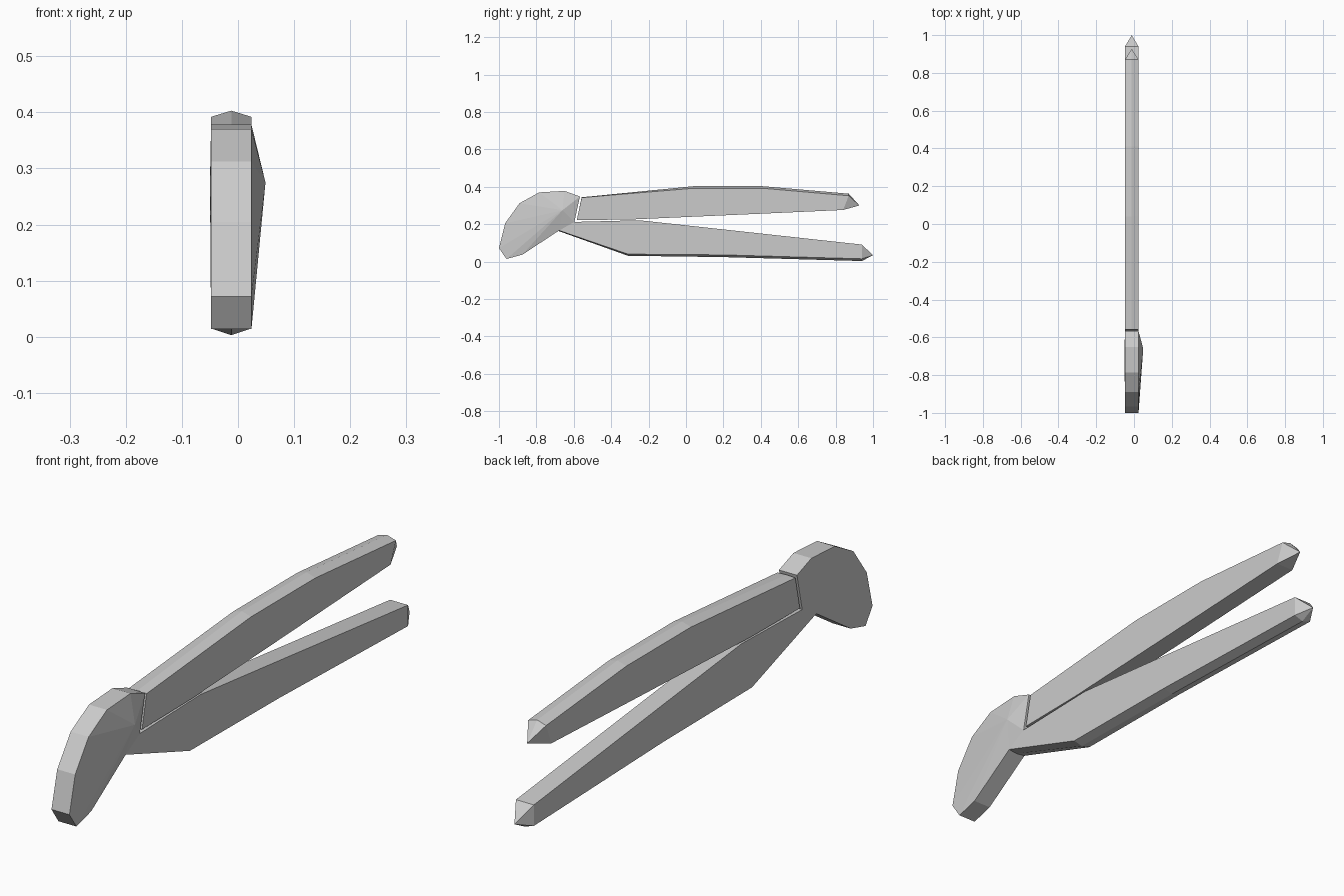
import bpy

if "Cube" in bpy.data.objects:
    bpy.data.objects.remove(bpy.data.objects["Cube"])

XL, XR = -0.048, 0.024
XM = (XL + XR) / 2


def make(name, verts, faces):
    mesh = bpy.data.meshes.new(name)
    mesh.from_pydata(verts, [], faces)
    mesh.validate()
    obj = bpy.data.objects.new(name, mesh)
    bpy.context.collection.objects.link(obj)
    # consistent outward normals
    bpy.context.view_layer.objects.active = obj
    obj.select_set(True)
    bpy.ops.object.mode_set(mode='EDIT')
    bpy.ops.mesh.select_all(action='SELECT')
    bpy.ops.mesh.normals_make_consistent(inside=False)
    bpy.ops.object.mode_set(mode='OBJECT')
    obj.select_set(False)
    return obj


def handle(name, stations, tip):
    """Loft five-sided sections (flat inner face, ridged outer face) to a point.
    Station: inner y, inner z, outer y, outer z, ridge height."""
    verts, faces = [], []
    for yi, zi, yo, zo, ridge in stations:
        verts += [(XL, yi, zi), (XR, yi, zi), (XR, yo, zo),
                  (XM, yo, zo + ridge), (XL, yo, zo)]
    n = len(stations)
    for s in range(n - 1):
        for k in range(5):
            a, b = s * 5 + k, s * 5 + (k + 1) % 5
            faces.append((a, b, b + 5, a + 5))
    faces.append((0, 1, 2, 3, 4))
    last = (n - 1) * 5
    verts.append((XM, *tip))
    faces += [(last + k, last + (k + 1) % 5, n * 5) for k in range(5)]
    return make(name, verts, faces)


# Upper handle: ridge on top
handle("upper_handle", [
    (-0.584, 0.222, -0.558, 0.342, 0.002),
    (-0.300, 0.225, 0.040, 0.392, 0.011),
    (0.400, 0.256, 0.410, 0.392, 0.011),
    (0.840, 0.276, 0.870, 0.352, 0.011),
], (0.927, 0.300))

# Lower handle: ridge underneath
handle("lower_handle", [
    (-0.600, 0.212, -0.680, 0.167, -0.004),
    (-0.250, 0.221, -0.310, 0.040, -0.009),
    (0.200, 0.172, 0.200, 0.036, -0.012),
    (0.940, 0.091, 0.940, 0.015, -0.012),
], (1.000, 0.034))

# Curved head: rim strip with a shallow peak on each side
outline = [(-1.0, 0.072), (-0.967, 0.205), (-0.89, 0.312), (-0.785, 0.37),
           (-0.65, 0.378), (-0.567, 0.348), (-0.597, 0.212), (-0.68, 0.165),
           (-0.875, 0.037), (-0.96, 0.014)]
n = len(outline)
verts = [(x, y, z) for x in (XL, XR) for y, z in outline]
verts += [(-0.050, -0.66, 0.275), (0.049, -0.66, 0.275)]
faces = []
for i in range(n):
    j = (i + 1) % n
    faces += [(i, j, j + n, i + n), (j, i, 2 * n), (i + n, j + n, 2 * n + 1)]
make("head", verts, faces)
